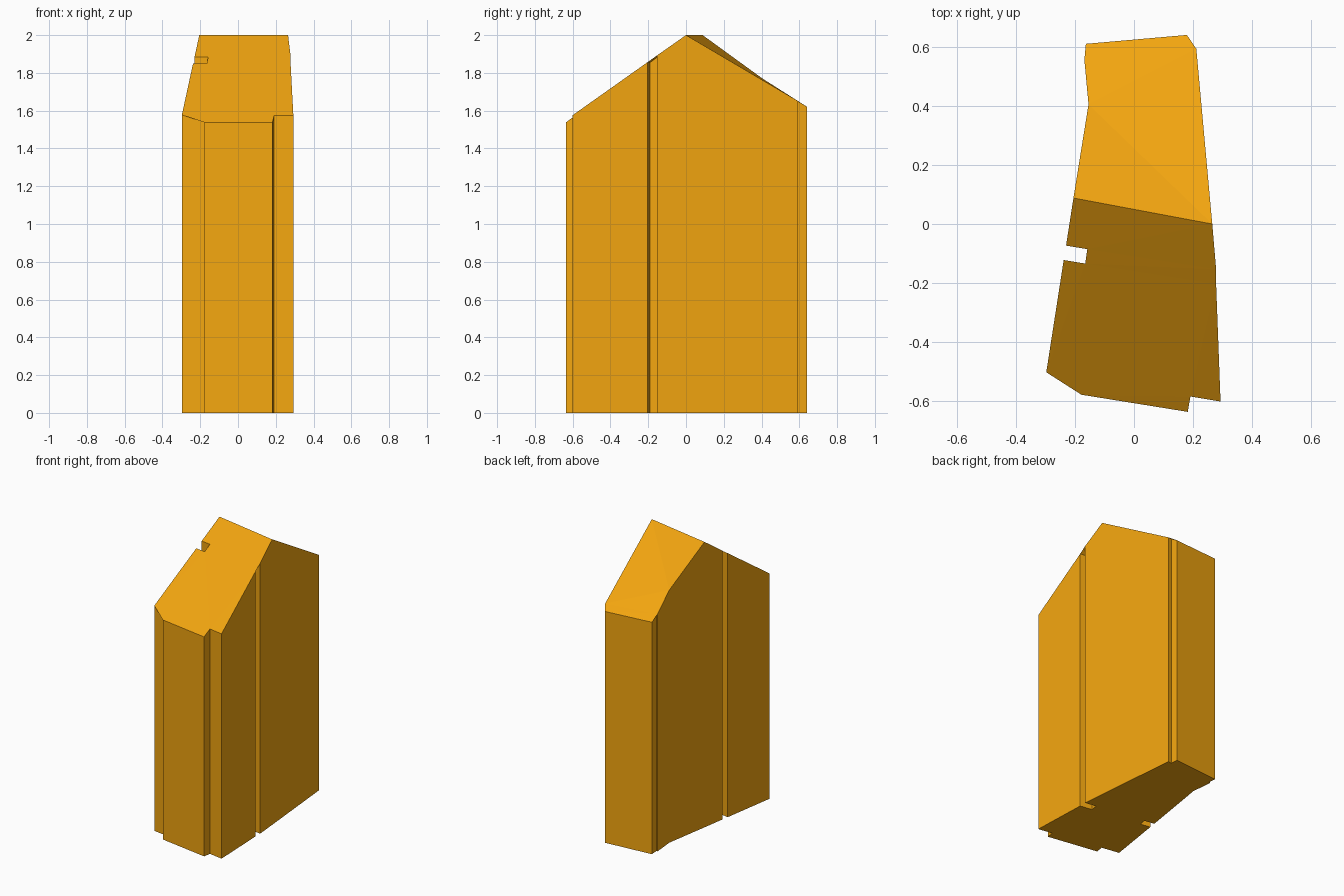
import bpy
import bmesh

if "Cube" in bpy.data.objects:
    bpy.data.objects.remove(bpy.data.objects["Cube"])

# Footprint, counter-clockwise; it starts and turns over at the two ridge ends
BACK = [(0.265, 0.0), (0.211, 0.593), (0.183, 0.588), (0.179, 0.64), (-0.163, 0.61),
        (-0.158, 0.555), (-0.168, 0.556), (-0.154, 0.405), (-0.205, 0.088)]
FRONT = [(-0.23, -0.073), (-0.158, -0.085), (-0.165, -0.134), (-0.238, -0.122),
         (-0.297, -0.502), (-0.17, -0.523), (-0.178, -0.578), (0.182, -0.636),
         (0.191, -0.584), (0.293, -0.601), (0.278, -0.203), (0.191, -0.19),
         (0.198, -0.14), (0.278, -0.153)]
RIDGE_Z = 2.0


def roof_height(x, y):
    """Height of the gable: distance from the skewed ridge times the slope."""
    d = y - (0.0496 - 0.187 * x)
    slope = 0.66 - 0.29 * x if d > 0 else 0.704 + 0.03 * x
    return RIDGE_Z - slope * abs(d)


bm = bmesh.new()
outline = BACK + FRONT
low = [bm.verts.new((x, y, 0)) for x, y in outline]
high = [bm.verts.new((x, y, roof_height(x, y))) for x, y in outline]
count, ridge = len(outline), len(BACK) - 1

# Walls with their corner steps and side slots
for i in range(count):
    j = (i + 1) % count
    bm.faces.new((low[i], low[j], high[j], high[i]))

# Floor and the two roof slopes that meet at the ridge
caps = [bm.faces.new(low[::-1]),
        bm.faces.new(high[:ridge + 1]),
        bm.faces.new(high[ridge:] + high[:1])]
bmesh.ops.triangulate(bm, faces=caps)
bmesh.ops.recalc_face_normals(bm, faces=bm.faces[:])

mesh = bpy.data.meshes.new("gabled_building")
bm.to_mesh(mesh)
bm.free()
building = bpy.data.objects.new("gabled_building", mesh)
bpy.context.collection.objects.link(building)

# Orange colour
orange = bpy.data.materials.new("orange")
orange.diffuse_color = (0.9, 0.38, 0.005, 1)
orange.use_nodes = True
orange.node_tree.nodes["Principled BSDF"].inputs["Base Color"].default_value = orange.diffuse_color
mesh.materials.append(orange)
